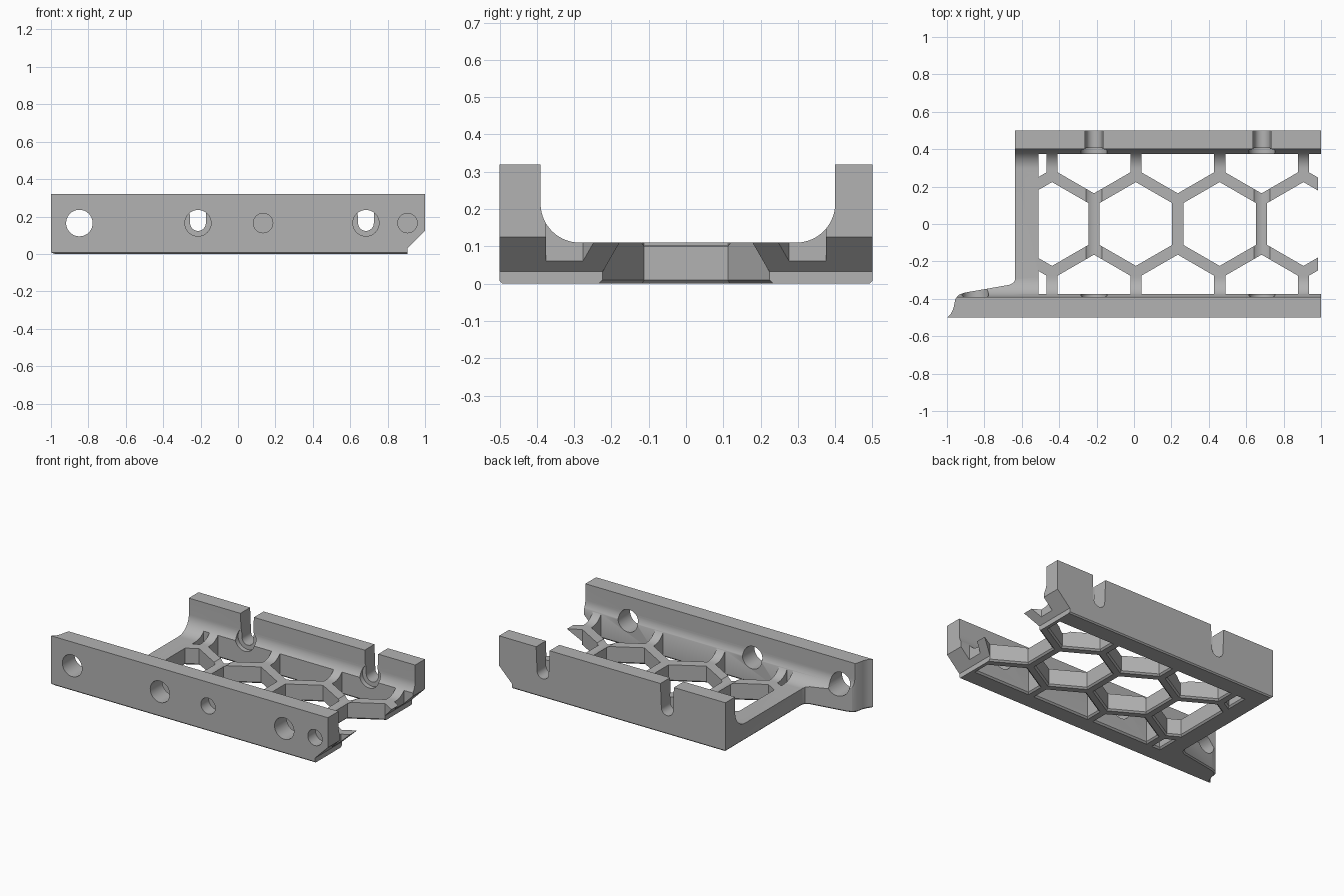
import bpy, bmesh, math
from mathutils import Vector

cube = bpy.data.objects.get("Cube")
if cube:
    bpy.data.objects.remove(cube)

grey = bpy.data.materials.new("mid_grey")
grey.use_nodes = True
COLOUR = (0.45, 0.45, 0.45, 1)
grey.diffuse_color = COLOUR
grey.node_tree.nodes["Principled BSDF"].inputs["Base Color"].default_value = COLOUR

# Maps from a flat profile plus depth to 3D
PLACE = {
    "x": lambda u, v, d: Vector((d, u, v)),   # profile in y, z
    "y": lambda u, v, d: Vector((u, d, v)),   # profile in x, z
    "z": lambda u, v, d: Vector((u, v, d)),   # profile in x, y
}


def add_prism(bm, points, axis, start, end):
    place = PLACE[axis]
    face = bm.faces.new([bm.verts.new(place(u, v, start)) for u, v in points])
    out = bmesh.ops.extrude_face_region(bm, geom=[face])
    moved = [g for g in out["geom"] if isinstance(g, bmesh.types.BMVert)]
    bmesh.ops.translate(bm, verts=moved, vec=place(0, 0, end - start))


def finish(bm, name):
    bmesh.ops.recalc_face_normals(bm, faces=bm.faces[:])
    mesh = bpy.data.meshes.new(name)
    bm.to_mesh(mesh)
    bm.free()
    mesh.materials.append(grey)
    obj = bpy.data.objects.new(name, mesh)
    bpy.context.collection.objects.link(obj)
    return obj


def arc(cx, cy, r, a0, a1, steps):
    angles = [math.radians(a0 + (a1 - a0) * i / steps) for i in range(steps + 1)]
    return [(cx + r * math.cos(a), cy + r * math.sin(a)) for a in angles]


def circle(cx, cy, r, steps=40):
    return arc(cx, cy, r, 0, 360, steps)[:-1]


# Body outline with the flared tail of the front wall
LEFT = -0.635
outline = [(-1, -0.5), (1, -0.5), (1, 0.5), (LEFT, 0.5), (LEFT, -0.295),
           (-0.642, -0.312), (-0.665, -0.325), (-0.9, -0.366), (-0.935, -0.377),
           (-0.955, -0.4), (-0.965, -0.45), (-0.98, -0.482)]
bm = bmesh.new()
add_prism(bm, outline, "z", 0, 0.32)
bmesh.ops.recalc_face_normals(bm, faces=bm.faces[:])
low = [e for e in bm.edges if all(v.co.z < 0.001 for v in e.verts)]
bmesh.ops.bevel(bm, geom=low, offset=0.008, segments=1, affect="EDGES")
bracket = finish(bm, "rail_bracket")

cutters = []

# Channel between the walls, rounded into the floor
R = 0.105
FLOOR = 0.11
bm = bmesh.new()
channel = [(-0.39, 0.5)] + arc(-0.39 + R, FLOOR + R, R, 180, 270, 14)
channel += arc(0.4 - R, FLOOR + R, R, 270, 360, 14) + [(0.4, 0.5)]
add_prism(bm, channel, "x", -1.2, 1.2)
cutters.append(finish(bm, "channel_cutter"))


# Honeycomb openings, kept inside the floor area
def clip(points, normal, limit):
    out = []
    for i, p in enumerate(points):
        q = points[(i + 1) % len(points)]
        dp, dq = p.dot(normal) - limit, q.dot(normal) - limit
        if dp <= 0:
            out.append(p)
        if dp * dq < 0:
            out.append(p.lerp(q, dp / (dp - dq)))
    return out


def cell(cx, cy, grow):
    radius = 0.224 + grow / math.cos(math.pi / 6)
    pts = [Vector(p) for p in arc(cx, cy, radius, 30, 330, 5)]
    for normal, limit in (((-1, 0), 0.51), ((0, 1), 0.375), ((0, -1), 0.375)):
        pts = clip(pts, Vector(normal), limit + grow)
    return pts


PITCH = 0.448
centres = [(0.01 + k * PITCH, 0) for k in range(-1, 3)]
centres += [(-0.214 + k * PITCH, s * 0.388) for k in range(-1, 4) for s in (-1, 1)]

bm = bmesh.new()
for cx, cy in centres:
    add_prism(bm, cell(cx, cy, 0), "z", -0.1, 0.4)
cutters.append(finish(bm, "honeycomb_cutter"))

# Small chamfer around the underside of each opening
bm = bmesh.new()
for cx, cy in centres:
    verts = [bm.verts.new((p.x, p.y, z))
             for grow, z in ((0.02, -0.01), (0, 0.01)) for p in cell(cx, cy, grow)]
    bmesh.ops.convex_hull(bm, input=verts)
cutters.append(finish(bm, "underside_chamfer_cutter"))

# Round holes in the front wall: long bores, tail hole and blind holes
AXIS = 0.165
SCREWS = (-0.214, 0.684)
bm = bmesh.new()
for x in SCREWS:
    add_prism(bm, circle(x, AXIS, 0.07), "y", -0.6, 0.406)
add_prism(bm, circle(-0.848, AXIS, 0.071), "y", -0.6, -0.2)
for x in (0.134, 0.906):
    add_prism(bm, circle(x, AXIS, 0.052), "y", -0.6, -0.42)
cutters.append(finish(bm, "hole_cutter"))

# Open slots in the back wall
bm = bmesh.new()
for x in SCREWS:
    slot = [(x - 0.052, 0.4)] + arc(x, AXIS, 0.042, 180, 360, 16) + [(x + 0.052, 0.4)]
    add_prism(bm, slot, "y", 0.36, 0.6)
cutters.append(finish(bm, "slot_cutter"))

# Sloped undercut at the open end
bm = bmesh.new()
add_prism(bm, [(0.907, -0.1), (0.907, 0.032), (1.1, 0.225), (1.1, -0.1)], "y", -0.7, 0.7)
cutters.append(finish(bm, "end_undercut_cutter"))

# Apply the cuts and tidy the flat faces
bpy.ops.object.select_all(action="DESELECT")
bpy.context.view_layer.objects.active = bracket
bracket.select_set(True)
for cutter in cutters:
    cutter.hide_render = True
    mod = bracket.modifiers.new(cutter.name, "BOOLEAN")
    mod.operation = "DIFFERENCE"
    mod.solver = "EXACT"
    mod.object = cutter
    bpy.ops.object.modifier_apply(modifier=mod.name)
    bpy.data.objects.remove(cutter)

bm = bmesh.new()
bm.from_mesh(bracket.data)
bmesh.ops.remove_doubles(bm, verts=bm.verts[:], dist=0.0001)
bmesh.ops.dissolve_limit(bm, angle_limit=math.radians(0.5), verts=bm.verts[:], edges=bm.edges[:])
bm.to_mesh(bracket.data)
bm.free()
bpy.ops.object.shade_smooth_by_angle(angle=math.radians(30))
